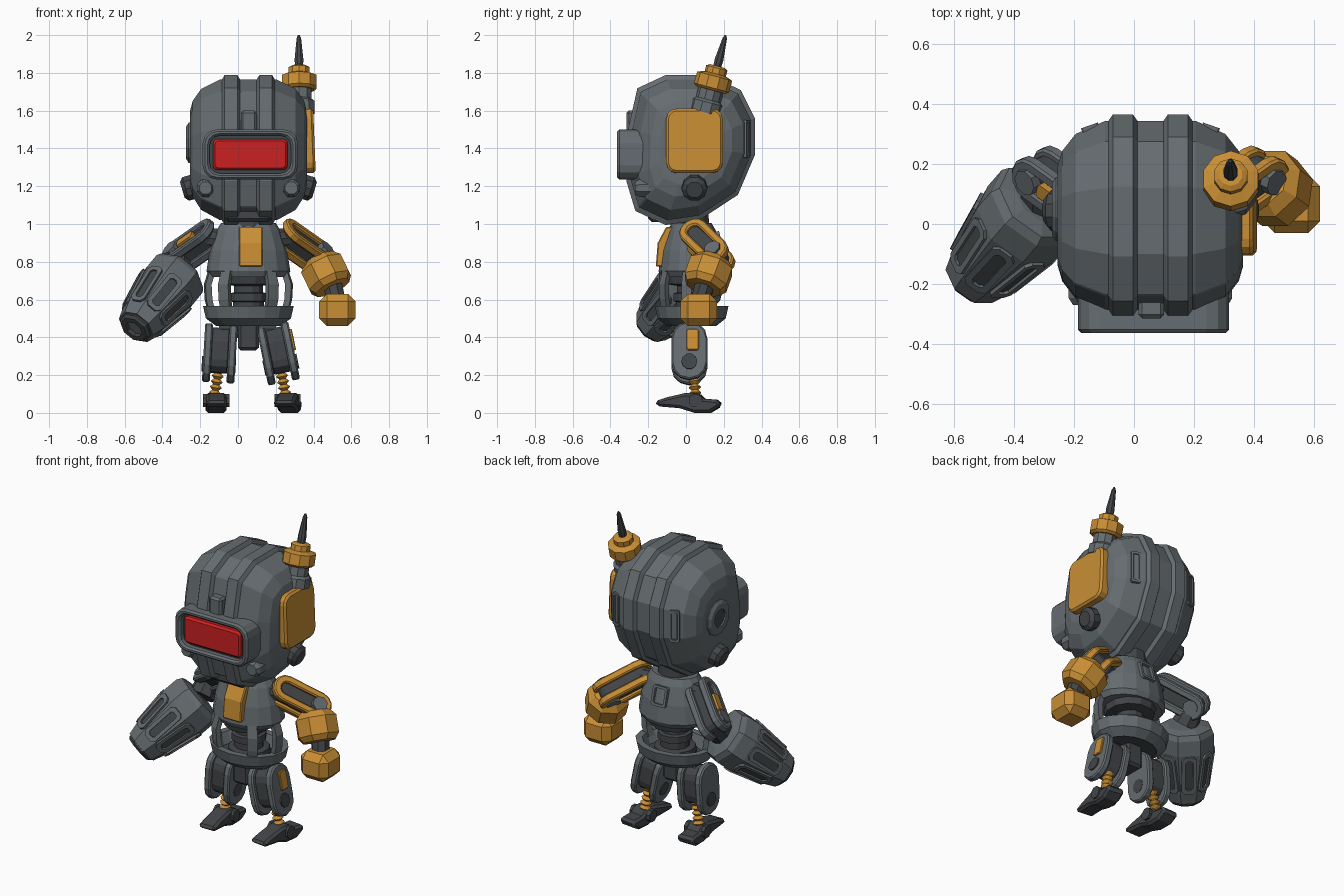
import bpy, bmesh, math
from mathutils import Vector as V, Matrix

if "Cube" in bpy.data.objects:
    bpy.data.objects.remove(bpy.data.objects["Cube"])

def material(name, c):
    m = bpy.data.materials.new(name)
    m.diffuse_color = (*c, 1)
    m.use_nodes = True
    m.node_tree.nodes["Principled BSDF"].inputs["Base Color"].default_value = m.diffuse_color
    return m

GREY = material("slate", (0.13, 0.15, 0.16))
DARK = material("dark_slate", (0.055, 0.06, 0.065))
AMBER = material("amber", (0.58, 0.27, 0.035))
RED = material("red_glass", (0.6, 0.015, 0.015))
CX = 0.055                       # the body's own mirror plane

def loft(name, rings, mat=GREY, closed=False, bevel=0):
    """Skin equal-sized rings; cap the ends or close into a loop."""
    bm = bmesh.new()
    rs = [[bm.verts.new(p) for p in r] for r in rings]
    n = len(rs[0])
    for a, b in zip(rs, rs[1:] + rs[:1] if closed else rs[1:]):
        for i in range(n):
            bm.faces.new((a[i], a[(i + 1) % n], b[(i + 1) % n], b[i]))
    if not closed:
        bm.faces.new(rs[0][::-1])
        bm.faces.new(rs[-1])
    bmesh.ops.recalc_face_normals(bm, faces=bm.faces)
    me = bpy.data.meshes.new(name)
    bm.to_mesh(me)
    bm.free()
    me.materials.append(mat)
    ob = bpy.data.objects.new(name, me)
    bpy.context.collection.objects.link(ob)
    if bevel:
        m = ob.modifiers.new("bevel", 'BEVEL')
        m.width, m.segments, m.limit_method, m.angle_limit = bevel, 1, 'ANGLE', 0.7
    return ob

def basis(o, z, y=None):
    z = V(z).normalized()
    y = V(y) if y is not None else (V((0, 1, 0)) if abs(z.y) < 0.8 else V((0, 0, 1)))
    x = y.cross(z).normalized()
    y = z.cross(x)
    return Matrix.Translation(V(o)) @ Matrix((x, y, z)).transposed().to_4x4()

def prism(name, pts, h0, h1, M, mat=GREY, inner=None, bevel=0):
    rings = [(pts, h0), (pts, h1)] + ([(inner, h1), (inner, h0)] if inner else [])
    return loft(name, [[M @ V((x, y, h)) for x, y in r] for r, h in rings], mat, bool(inner), bevel)

def rrect(w, h, r, n=3):
    return [(sx * (w / 2 - r) + r * math.cos(a), sy * (h / 2 - r) + r * math.sin(a))
            for k, (sx, sy) in enumerate([(1, 1), (-1, 1), (-1, -1), (1, -1)])
            for a in [(k + i / n) * math.pi / 2 for i in range(n + 1)]]

def box(name, lo, hi, mat=GREY, bevel=0.01):
    pts = [(lo[0], lo[1]), (hi[0], lo[1]), (hi[0], hi[1]), (lo[0], hi[1])]
    return prism(name, pts, lo[2], hi[2], Matrix(), mat, None, bevel)

def lathe(name, p, q, prof, n=12, mat=GREY, closed=False):
    """Turned part along p to q; prof is (fraction, radius)."""
    p, q = V(p), V(q)
    M, L = basis(p, q - p), (q - p).length
    return loft(name, [[M @ V((r * math.cos(a), r * math.sin(a), t * L))
                for a in [(i + 0.5) * math.tau / n for i in range(n)]] for t, r in prof], mat, closed)

def link(name, p, q, normal, w, offset, thick, mat, slot=False):
    """Stadium-ended plate between two pivots."""
    p, q = V(p), V(q)
    L = (q - p).length
    M = basis((p + q) / 2, normal, q - p)
    inner = rrect(w * 0.45, L + w * 0.4, w * 0.22) if slot else None
    prism(name, rrect(w, L + w, w * 0.48), offset - thick / 2, offset + thick / 2, M, mat, inner, 0.008)

# ---- head shell: side profile lofted across x
prof = [(-.1, 1.765), (-.24, 1.70), (-.285, 1.5), (-.295, 1.24), (-.25, 1.09), (-.1, 1.02), (.07, 1.045),
        (.26, 1.17), (.345, 1.37), (.345, 1.55), (.275, 1.69), (.12, 1.765)]
mid = V((.03, 1.41))
def section(dx, s):
    return [(CX + dx, *(mid + (V(p) - mid) * s)) for p in prof]
half = [(.31, .52), (.295, .68), (.25, .86), (.15, 1)]
loft("head_shell", [section(-d, s) for d, s in half] + [section(d, s) for d, s in half[::-1]], bevel=.006)
for sx in (-1, 1):
    # ridges wrapping over the head
    rings = []
    for p in prof:
        rings.append([(CX + sx * .092 + dx, *(mid + (V(p) - mid) * s))
                      for dx, s in [(-.055, .97), (-.034, 1.065), (.034, 1.065), (.055, .97)]])
    loft("head_ridge", rings, closed=True)
    # rear vents and cheek details
    x = CX + sx * .2
    V0 = basis((x, .318, 1.45), (sx * .35, 1, 0), (0, 0, 1))
    prism("rear_vent_frame", rrect(.06, .2, .012), -.02, .012, V0, GREY, rrect(.036, .17, .008))
    prism("rear_vent", rrect(.036, .17, .008), -.02, .004, V0, DARK)
    x = CX + sx * .227
    lathe("cheek_bolt", (x, -.12, 1.19), (x, -.27, 1.19), [(0, .05), (.85, .05), (1, .035)], 8)
    lathe("jaw_knob", (CX + sx * .2, .045, 1.225), (CX + sx * .35, .045, 1.18),
          [(0, .05), (.55, .05), (.6, .068), (.88, .068), (1, .045)], 10, DARK)
box("chin", (-.07, -.2, 1.01), (.18, .05, 1.1), DARK, .02)
lathe("neck", (CX, .02, .95), (CX, .02, 1.08), [(0, .11), (1, .1)], 12, DARK)

# ---- visor
F = basis((.065, 0, 1.368), (0, -1, 0), (0, 0, 1))
prism("visor_frame", rrect(.505, .265, .075), .12, .365, F, GREY, rrect(.43, .2, .055), .012)
prism("visor_back", rrect(.44, .21, .055), .12, .325, F, DARK)
prism("visor_glass", rrect(.395, .165, .025), .3, .355, F, RED, None, .012)
box("brow_tab", (.015, -.315, 1.47), (.1, -.22, 1.6), GREY, .012)

# ---- ears: amber plate on one side, round port on the other
E = basis((0, .045, 1.425), (1, 0, 0.04), (0, 0, 1))
prism("ear_plate", rrect(.3, .34, .055), .33, .405, E, AMBER, None, .012)
lathe("ear_port", (-.19, .05, 1.43), (-.274, .05, 1.43),
      [(0, .11), (.85, .11), (1, .09), (1, .055), (.7, .055), (0, .055)], 12, GREY, True)
lathe("ear_port_core", (-.19, .05, 1.43), (-.264, .05, 1.43), [(0, .06), (1, .06)], 8, DARK)

# ---- antenna
a, b = V((.325, .1, 1.59)), V((.322, .21, 2.0))
at = lambda t: a.lerp(b, t)
lathe("antenna_base", at(0), at(.33), [(0, .085), (.4, .085), (.5, .068), (1, .068)], 10)
lathe("antenna_collar", at(.29), at(.6), [(0, .08), (.1, .096), (.58, .096), (.68, .058), (.92, .058), (1, .04)], 10, AMBER)
lathe("antenna_spike", at(.55), b, [(0, .022), (.3, .025), (.9, .013), (1, .005)], 8, DARK)

# ---- torso
def oval(z, rx, ry, n=16, cy=.03):
    return [(CX + rx * math.cos(i * math.tau / n), cy + ry * math.sin(i * math.tau / n), z) for i in range(n)]
loft("chest", [oval(.72, .2, .16), oval(.75, .222, .175), oval(.86, .205, .16),
               oval(.965, .17, .128), oval(1.005, .145, .105)])
X = basis((.005, 0, 0), (1, 0, 0), (0, 0, 1))
prism("chest_plate", [(-.16, .775), (-.15, .9), (-.105, .985), (-.06, .985), (-.1, .9), (-.11, .775)],
      0, .125, X, AMBER, None, .006)
prism("back_panel", rrect(.1, .12, .015), .14, .185, basis((CX, .01, .86), (0, 1, .25), (0, 0, 1)), GREY, rrect(.07, .09, .01))
lathe("waist_core", (CX, .03, .47), (CX, .03, .76),
      [(0, .13), (.25, .12), (.27, .085), (.4, .085), (.42, .1), (.56, .1), (.58, .08), (.7, .08), (.73, .14), (1, .16)], 12, DARK)
loft("hip_ring", [oval(.46, .17, .13), oval(.5, .225, .18), oval(.565, .24, .195), oval(.565, .2, .155), oval(.5, .17, .13)],
     closed=True)
loft("hip_floor", [oval(.465, .175, .135), oval(.5, .175, .135)], DARK)
# curved cage bars between chest and hips
for ang in (-8, -55, 188, 235):
    w = math.radians(8)
    g = math.radians(ang)
    rings = []
    for z, r in ((.54, .96), (.6, 1.03), (.68, 1.05), (.75, .95)):
        rings.append([(CX + .225 * (r - d) * math.cos(g + e), .03 + .185 * (r - d) * math.sin(g + e), z)
                      for d, e in ((0, -w), (0, w), (.15, w), (.15, -w))])
    loft("waist_strut", rings)
box("crotch_block", (0, -.06, .33), (.11, .08, .48), DARK, .015)
lathe("hip_axle", (-.1, .02, .43), (.2, .02, .43), [(0, .035), (1, .035)], 8, DARK)

# ---- legs and feet
foot = [(-.16, .062), (-.1, .082), (0, .105), (.07, .105), (.1, .075), (.18, .068), (.188, .035), (.13, 0), (.05, 0),
        (-.03, .025), (-.15, .035)]
for side, xt, xb, xf, turn in ((-1, -.093, -.1, -.115, .02), (1, .2, .225, .262, -.12)):
    p, q = V((xt, .018, .375)), V((xb, .018, .255))
    nrm = V((side, 0, side * (xb - xt) / .12))
    for off in (-.065, .065):
        link("leg_plate", p, q, nrm, .19, off, .042, GREY)
    link("leg_core", p, q + V((0, 0, .03)), nrm, .15, 0, .1, DARK)
    lathe("knee_boss", q - nrm * .088, q + nrm * .092, [(0, .042), (1, .042)], 10, DARK)
    if side > 0:
        prism("leg_panel", rrect(.065, .115, .012), .075, .095, basis((p.x + .003, .035, .37), nrm, q - p), AMBER, None, .004)
    # ankle spring
    s0, s1 = V((xb, .04, .24)), V((xf - .01, .05, .09))
    lathe("ankle_spring", s0, s1, [(k / 10, .034 if k % 2 else .018) for k in range(11)], 8, AMBER)
    # foot
    M = Matrix.Translation((xf, 0, 0)) @ Matrix.Rotation(turn, 4, 'Z') @ basis((0, 0, 0), (1, 0, 0), (0, 0, 1))
    prism("foot", foot, -.055, .055, M, DARK, None, .016)
    lathe("ankle_joint", (xf - .07, .05, .065), (xf + .07, .05, .065), [(0, .038), (1, .038)], 8, DARK)

# ---- upper arms
s, e = V((-.31, .08, .735)), V((-.54, -.185, .455))      # cannon axis
for side, mat in ((1, AMBER), (-1, GREY)):
    mx = lambda x, y, z: V((CX + side * (x - CX), y, z))
    p, q = mx(.265, .06, .925), mx(.42, .165, .825)
    nrm = V((.6 * side, -.3, .55))
    for off in (-.05, .05):
        link("upper_arm_plate", p, q, nrm, .155, off, .045, mat, True)
    link("upper_arm_core", p, q, nrm, .11, 0, .105, DARK)
    lathe("shoulder_joint", mx(.12, .03, .91), p, [(0, .07), (1, .055)], 10, DARK)
    lathe("elbow_axle", q - nrm * .095, q + nrm * .095, [(0, .045), (1, .045)], 8, GREY)
    if side < 0:
        prism("upper_arm_panel", rrect(.05, .11, .01), .05, .078, basis((p + q) / 2, nrm, q - p), AMBER)
        lathe("elbow_joint", q, s, [(0, .06), (1, .08)], 8, DARK)

# ---- right forearm and fist
lathe("forearm", (.425, .15, .82), (.505, .09, .655), [(0, .05), (.05, .09), (.25, .125), (.78, .125), (.95, .1), (.97, .06)], 8, AMBER)
lathe("wrist", (.5, .1, .68), (.525, .07, .58), [(0, .055), (1, .05)], 8, DARK)
box("fist", (.43, -.03, .46), (.622, .165, .63), AMBER, .04)

# ---- left cannon arm
L = (e - s).length
lathe("cannon_body", s, e, [(0, .1), (.03, .155), (.1, .17), (.3, .17), (.85, .125), (1, .105)], 8)
lathe("cannon_muzzle", s, e, [(.9, .1), (1.02, .095), (1.05, .08), (1.05, .05), (.9, .05)], 8, DARK, True)
B = basis(s, e - s)
axis = (e - s).normalized()
for k in range(8):
    t = (k + 1) * math.tau / 8
    radial = (B.to_3x3() @ V((math.cos(t), math.sin(t), 0))).normalized()
    o = s + axis * L * .575 + radial * .1365
    S = basis(o, radial + axis * .164, axis)
    prism("cannon_frame", rrect(.088, .24, .02, 1), -.01, .012, S, GREY, rrect(.045, .19, .012, 1))
    prism("cannon_slot", rrect(.046, .19, .012, 1), -.01, .002, S, DARK)
